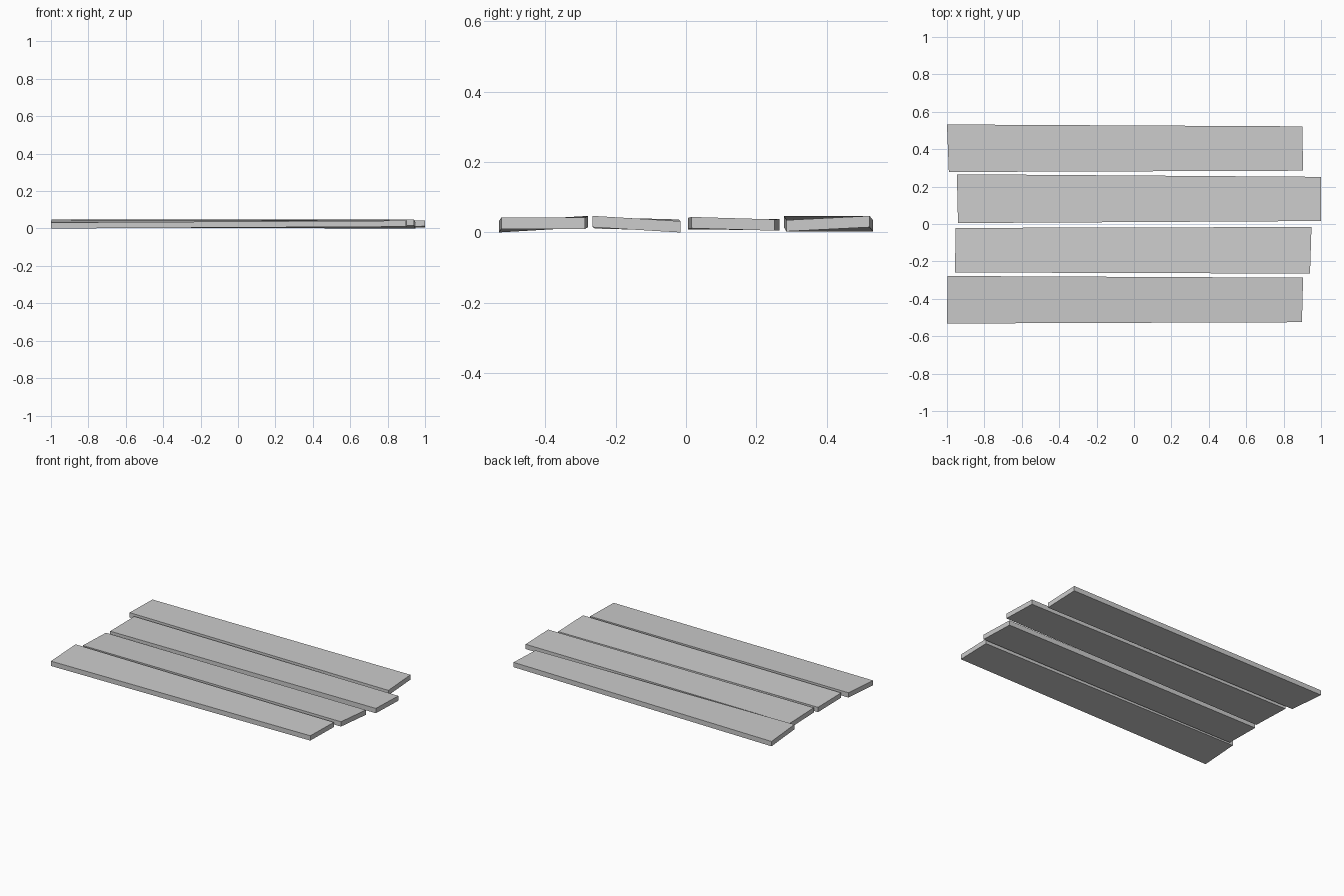
import bpy, bmesh

if "Cube" in bpy.data.objects:
    bpy.data.objects.remove(bpy.data.objects["Cube"])

THICK = 0.032

# Each plank: four plan corners (x, y, underside z), slightly skewed and twisted
# order: left front, right front, right back, left back
PLANKS = {
    "plank_front": [(-1.0, -.532, .0), (.898, -.525, .010), (.904, -.287, .010), (-.997, -.278, .015)],
    "plank_mid_front": [(-.957, -.259, .011), (.941, -.265, .015), (.949, -.016, .0), (-.954, -.021, .005)],
    "plank_mid_back": [(-.941, .005, .009), (1.0, .016, .012), (1.0, .252, .005), (-.947, .266, .006)],
    "plank_back": [(-.99, .278, .015), (.904, .285, .003), (.90, .522, .015), (-1.0, .532, .002)],
}


def add_plank(name, corners):
    bm = bmesh.new()
    low = [bm.verts.new(c) for c in corners]
    high = [bm.verts.new((x, y, z + THICK)) for x, y, z in corners]
    bm.faces.new(low[::-1])
    bm.faces.new(high)
    for i in range(4):
        j = (i + 1) % 4
        bm.faces.new((low[i], low[j], high[j], high[i]))
    mesh = bpy.data.meshes.new(name)
    bm.to_mesh(mesh)
    bm.free()
    bpy.context.collection.objects.link(bpy.data.objects.new(name, mesh))


for name, corners in PLANKS.items():
    add_plank(name, corners)
